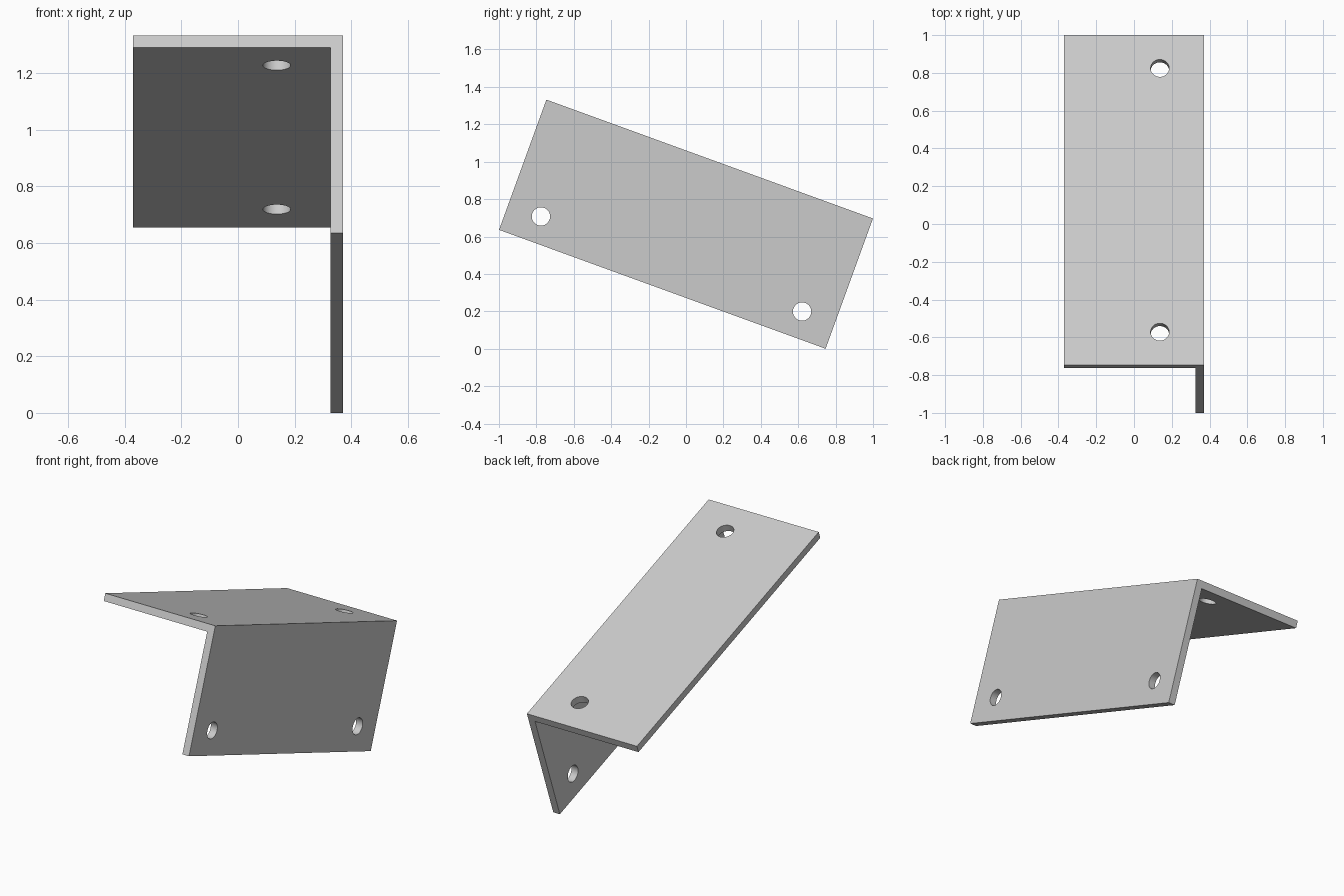
import bpy, bmesh
from math import radians, pi
from mathutils import Matrix

if "Cube" in bpy.data.objects:
    bpy.data.objects.remove(bpy.data.objects["Cube"])

L, W, H, T = 1.858, 0.74, 0.741, 0.044   # length, width, height, plate thickness
HOLE_R, HOLE_Y = 0.049, 0.743
TILT = Matrix.Translation((0, 0, 0.666)) @ Matrix.Rotation(radians(-20), 4, 'X')


def make_object(name, bm):
    bmesh.ops.recalc_face_normals(bm, faces=bm.faces)
    mesh = bpy.data.meshes.new(name)
    bm.to_mesh(mesh)
    bm.free()
    obj = bpy.data.objects.new(name, mesh)
    bpy.context.collection.objects.link(obj)
    return obj


# L-shaped profile extruded along the length
x, z = W / 2, H / 2
profile = [(-x, z), (x, z), (x, -z), (x - T, -z), (x - T, z - T), (-x, z - T)]
bm = bmesh.new()
face = bm.faces.new([bm.verts.new((px, -L / 2, pz)) for px, pz in profile])
ext = bmesh.ops.extrude_face_region(bm, geom=[face])
bmesh.ops.translate(bm, vec=(0, L, 0),
                    verts=[v for v in ext['geom'] if isinstance(v, bmesh.types.BMVert)])
bracket = make_object("angle_bracket", bm)

# Bolt hole cutters: a pair through the top plate and a pair through the side plate
bm = bmesh.new()
for side in (-1, 1):
    y = side * HOLE_Y
    for m in (Matrix.Translation((0.137, y, z - T / 2)),
              Matrix.Translation((x - T / 2, y, -0.2265)) @ Matrix.Rotation(pi / 2, 4, 'Y')):
        bmesh.ops.create_cone(bm, cap_ends=True, segments=48, radius1=HOLE_R,
                              radius2=HOLE_R, depth=T * 3, matrix=m)
cutter = make_object("hole_cutter", bm)
cutter.hide_render = True

# Cut the holes, then remove the cutter
mod = bracket.modifiers.new("holes", 'BOOLEAN')
mod.operation = 'DIFFERENCE'
mod.solver = 'EXACT'
mod.object = cutter
bpy.context.view_layer.objects.active = bracket
bracket.select_set(True)
bpy.ops.object.modifier_apply(modifier=mod.name)
bpy.data.objects.remove(cutter)

# Smooth hole walls, crisp plate edges, then tilt into place
bpy.ops.object.shade_smooth_by_angle(angle=radians(30))
bracket.matrix_world = TILT
